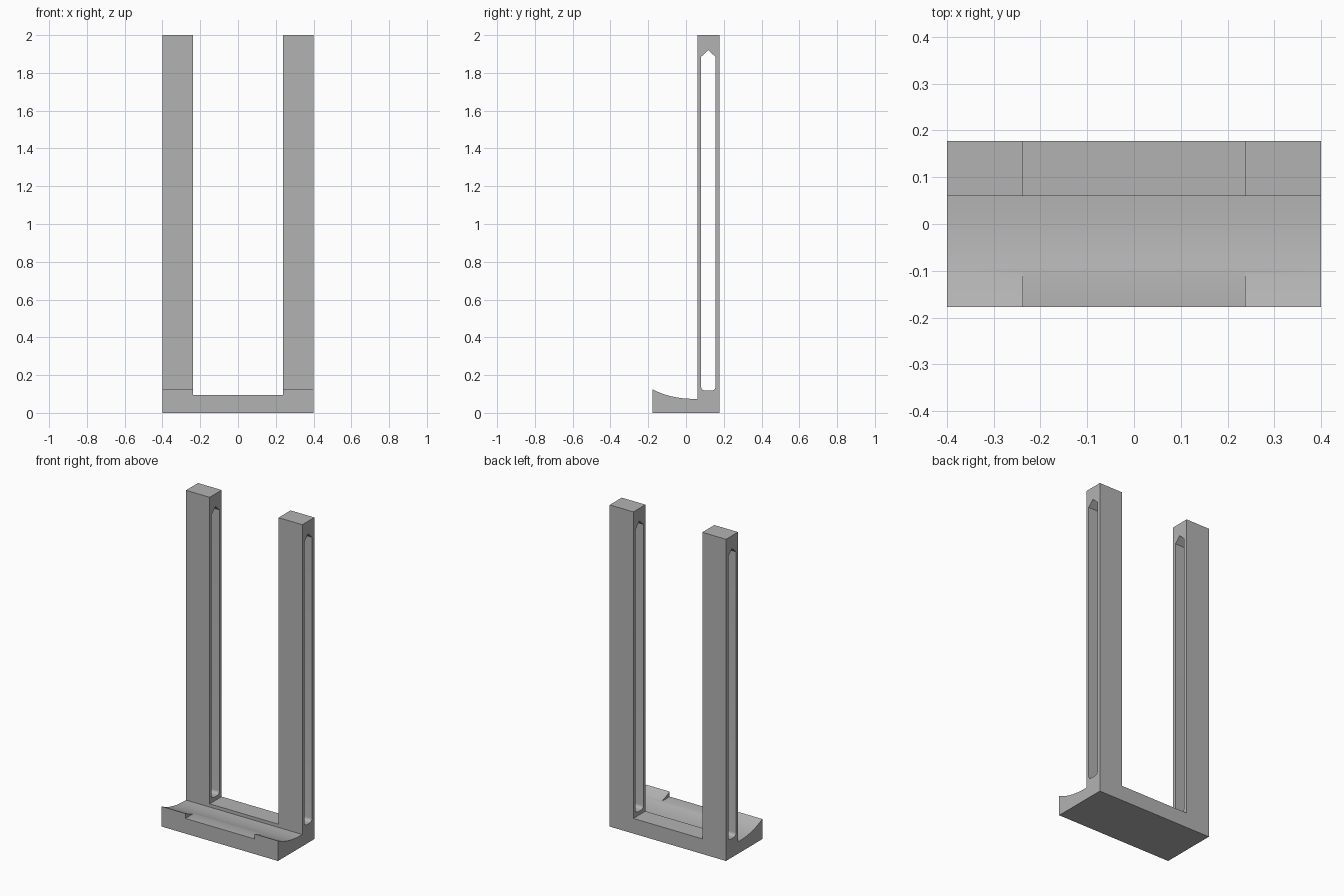
import bpy, bmesh, math

if "Cube" in bpy.data.objects:
    bpy.data.objects.remove(bpy.data.objects["Cube"])

HALF_W, GAP = 0.4, 0.237          # outer half width, half gap between posts
BACK, POST_Y = 0.178, 0.06        # rear face, front face of the posts


def extrude_profile(name, pts, half):
    """Solid from a (y, z) outline, extruded along x from -half to half."""
    bm = bmesh.new()
    face = bm.faces.new([bm.verts.new((-half, y, z)) for y, z in pts])
    new = bmesh.ops.extrude_face_region(bm, geom=[face])["geom"]
    bmesh.ops.translate(bm, vec=(2 * half, 0, 0),
                        verts=[v for v in new if isinstance(v, bmesh.types.BMVert)])
    bmesh.ops.recalc_face_normals(bm, faces=bm.faces)
    mesh = bpy.data.meshes.new(name)
    bm.to_mesh(mesh)
    bm.free()
    obj = bpy.data.objects.new(name, mesh)
    bpy.context.collection.objects.link(obj)
    return obj


def cut(target, cutter):
    cutter.hide_render = True
    cutter.hide_set(True)
    mod = target.modifiers.new(cutter.name, 'BOOLEAN')
    mod.operation, mod.solver, mod.object = 'DIFFERENCE', 'EXACT', cutter


def corner(cy, cz, r, a0, a1, n=5):
    return [(cy + r * math.cos(math.radians(a0 + (a1 - a0) * i / n)),
             cz + r * math.sin(math.radians(a0 + (a1 - a0) * i / n))) for i in range(n + 1)]


# Side outline: base block, concave trough and upright
trough = []
for i in range(15):
    y = POST_Y - (POST_Y + BACK) * i / 14
    trough.append((y, 0.074 + 0.051 * ((POST_Y - y) / (POST_Y + BACK)) ** 2.4))
frame = extrude_profile("stand_frame",
                        [(-BACK, 0), (BACK, 0), (BACK, 2), (POST_Y, 2)] + trough, HALF_W)

# Opening between the posts, also lowers the middle of the front lip
cut(frame, extrude_profile("gap_cutter",
                           [(-0.3, 0.094), (0.3, 0.094), (0.3, 2.2), (-0.3, 2.2)], GAP))

# Long slot through both posts: rounded bottom, pointed top
y0, y1, r = 0.08, 0.156, 0.02
slot = (corner(y0 + r, 0.118 + r, r, 180, 270) + corner(y1 - r, 0.118 + r, r, 270, 360)
        + [(y1, 1.885), ((y0 + y1) / 2, 1.921), (y0, 1.885)])
cut(frame, extrude_profile("slot_cutter", slot, 0.6))

# Plain grey finish
grey = bpy.data.materials.new("grey")
grey.diffuse_color = (0.45, 0.45, 0.45, 1)
grey.use_nodes = True
grey.node_tree.nodes["Principled BSDF"].inputs["Base Color"].default_value = grey.diffuse_color
frame.data.materials.append(grey)

# Apply the cuts, then smooth the curved trough
bpy.context.view_layer.objects.active = frame
frame.select_set(True)
for mod in list(frame.modifiers):
    bpy.ops.object.modifier_apply(modifier=mod.name)
bpy.ops.object.shade_smooth_by_angle(angle=math.radians(25))
